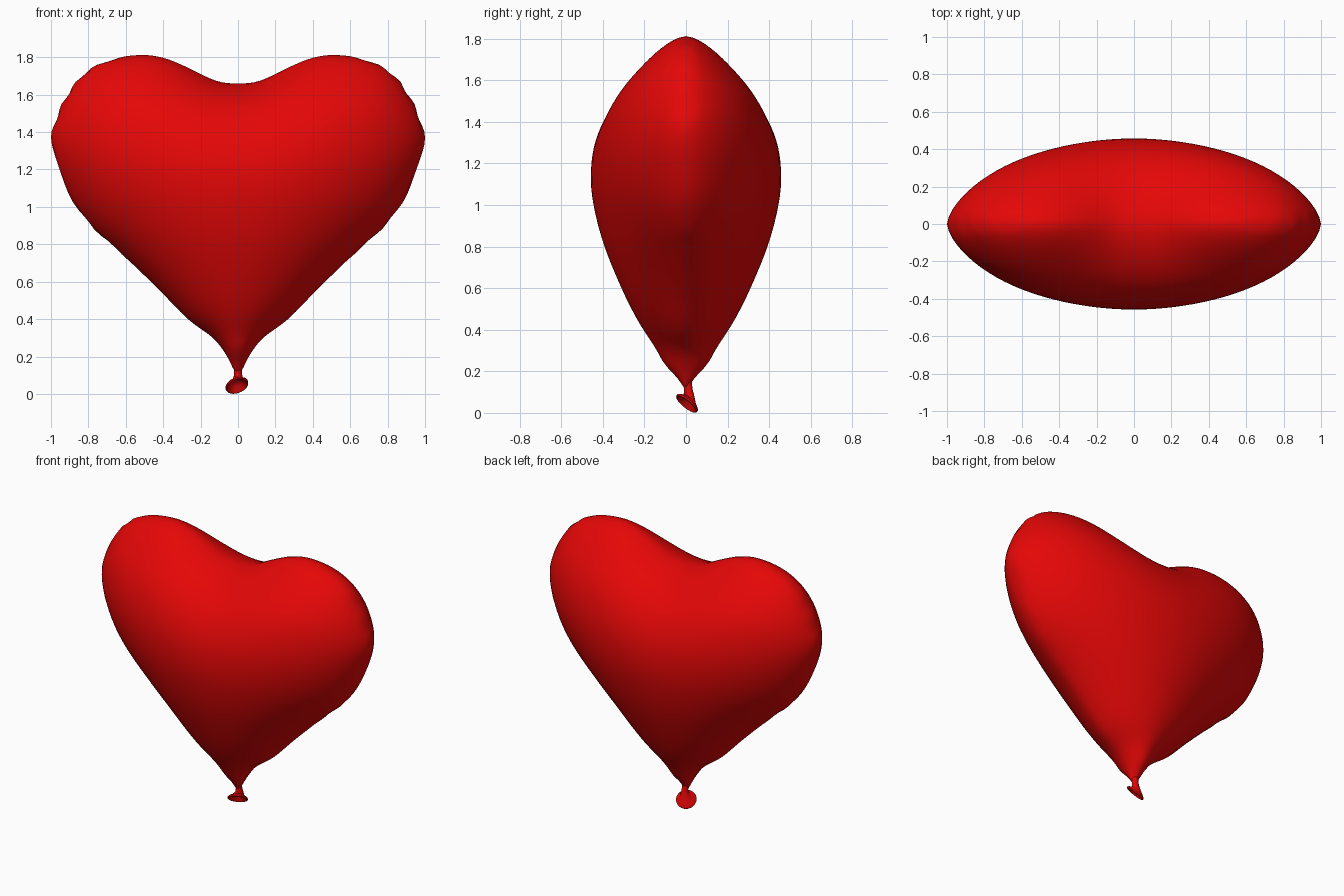
import bpy, bmesh, math
from mathutils import Vector

cube = bpy.data.objects.get("Cube")
if cube:
    bpy.data.objects.remove(cube, do_unlink=True)

red = bpy.data.materials.new("balloon red")
red.use_nodes = True
colour = (0.78, 0.002, 0.002, 1)
red.diffuse_color = colour
red.node_tree.nodes["Principled BSDF"].inputs["Base Color"].default_value = colour


def finish(bm, name):
    """Turn a bmesh into a smooth red object."""
    bmesh.ops.recalc_face_normals(bm, faces=bm.faces)
    mesh = bpy.data.meshes.new(name)
    bm.to_mesh(mesh)
    bm.free()
    mesh.materials.append(red)
    obj = bpy.data.objects.new(name, mesh)
    bpy.context.collection.objects.link(obj)
    bpy.ops.object.select_all(action='DESELECT')
    obj.select_set(True)
    bpy.context.view_layer.objects.active = obj
    bpy.ops.object.shade_smooth_by_angle(angle=math.radians(50))


def bridge(bm, a, b):
    """Join two closed loops of vertices with quads."""
    n = len(a)
    for i in range(n):
        j = (i + 1) % n
        bm.faces.new((a[i], a[j], b[j], b[i]))


def smooth_loop(points, steps):
    """Closed Catmull-Rom curve through the points."""
    n, out = len(points), []
    for i in range(n):
        a, b, c, d = (points[(i + k) % n] for k in (-1, 0, 1, 2))
        for s in range(steps):
            t = s / steps
            out.append(b + 0.5 * t * (c - a + t * (2 * a - 5 * b + 4 * c - d
                                                   + t * (3 * (b - c) + d - a))))
    return out


# Heart outline: half of the seam, mirrored
half = [(0, 1.66), (.12, 1.675), (.28, 1.75), (.4, 1.797), (.52, 1.812),
        (.68, 1.79), (.82, 1.72), (.91, 1.61), (.97, 1.49), (1, 1.37),
        (.97, 1.22), (.88, 1.02), (.77, .88), (.62, .745), (.44, .575),
        (.27, .402), (.135, .3), (.064, .21), (.02, .125), (0, .115)]
points = [Vector(p) for p in half]
points += [Vector((-x, z)) for x, z in reversed(half[1:-1])]
STEPS, RINGS = 4, 22
outline = smooth_loop(points, STEPS)
count = len(outline)
centre = Vector((0, 1.09))

# Flat sheet of rings from the centre out to the seam
flat = [centre]
for k in range(1, RINGS + 1):
    s = 1 - (1 - k / RINGS) ** 1.5
    flat += [centre + (p - centre) * s for p in outline]


def index(k, i):
    return 0 if k == 0 else 1 + (k - 1) * count + i % count


# Inflate the sheet like a pressed membrane (cotangent weights)
inner = range(index(RINGS, 0))
links = [{} for _ in flat]
load = [0] * len(flat)
for k in range(RINGS):
    for i in range(count):
        a, b, c, d = index(k, i), index(k + 1, i), index(k + 1, i + 1), index(k, i + 1)
        for tri in ([(a, b, c), (a, c, d)] if k else [(a, b, c)]):
            for n in range(3):
                p, q, r = tri[n], tri[n - 2], tri[n - 1]
                u, v = flat[q] - flat[p], flat[r] - flat[p]
                area = abs(u.x * v.y - u.y * v.x)
                load[p] += area / 3
                for m, o in ((q, r), (r, q)):
                    links[m][o] = links[m].get(o, 0) + u.dot(v) / area
near = [list(links[v].items()) for v in inner]
total = [sum(links[v].values()) for v in inner]


def dot(a, b):
    return sum(p * q for p, q in zip(a, b))


# Solve with preconditioned conjugate gradients; the seam stays at zero
lift = [0.0] * len(flat)
rest = [load[v] for v in inner]
scaled = [r / t for r, t in zip(rest, total)]
step = scaled + [0.0] * count
energy = first = dot(rest, scaled)
for _ in range(900):
    push = [total[v] * step[v] - sum(w * step[o] for o, w in near[v]) for v in inner]
    size = energy / dot(step, push)
    for v in inner:
        lift[v] += size * step[v]
        rest[v] -= size * push[v]
    scaled = [r / t for r, t in zip(rest, total)]
    previous, energy = energy, dot(rest, scaled)
    if energy < first * 1e-10:
        break
    for v in inner:
        step[v] = scaled[v] + energy / previous * step[v]
lift = [max(0, h) ** 0.62 for h in lift]


def row_peak(z):
    """Greatest lift of the sheet at one height."""
    best = 0
    for i in range(count):
        for k in range(RINGS):
            p, q = index(k, i), index(k + 1, i)
            low, high = flat[p].y, flat[q].y
            if (low - z) * (high - z) <= 0 and low != high:
                best = max(best, lift[p] + (lift[q] - lift[p]) * (z - low) / (high - low))
    return best


# Half thickness wanted at a few heights
depths = [(.2, .072), (.3, .14), (.4, .205), (.6, .31), (.85, .408), (1.1, .457),
          (1.35, .42), (1.55, .312), (1.7, .18), (1.775, .09)]
heights = [z for z, d in depths]
scales = [d / row_peak(z) for z, d in depths]
slopes = [0] + [(scales[i + 1] - scales[i - 1]) / (heights[i + 1] - heights[i - 1])
                for i in range(1, len(depths) - 1)] + [0]


def scale_at(z):
    """Smooth thickness correction by height."""
    z = min(max(z, heights[0]), heights[-1])
    i = max(n for n in range(len(heights) - 1) if heights[n] <= z)
    gap = heights[i + 1] - heights[i]
    t = (z - heights[i]) / gap
    ease = t * t * (3 - 2 * t)
    return (scales[i] * (1 - ease) + scales[i + 1] * ease
            + gap * t * (1 - t) * (slopes[i] * (1 - t) - slopes[i + 1] * t))


# Heart body: front and back halves meeting at a puckered seam
bm = bmesh.new()
seam = []
for i, p in enumerate(outline):
    amount = min(1, max(0, (abs(p.x) - 0.5) / 0.2))
    wave = math.sin(i / STEPS * 2.4 + math.sin(i * 0.25)) ** 2
    x, z = centre + (p - centre) * (1 - 0.01 * amount * wave)
    seam.append(bm.verts.new((x, 0, z)))
for side in (-1, 1):
    def puffed(v):
        x, z = flat[v]
        return bm.verts.new((x, side * lift[v] * scale_at(z), z))
    outer = seam
    for k in range(RINGS - 1, 0, -1):
        ring = [puffed(index(k, i)) for i in range(count)]
        bridge(bm, outer, ring)
        outer = ring
    tip = puffed(0)
    for i in range(count):
        bm.faces.new((outer[i], outer[(i + 1) % count], tip))
finish(bm, "heart_body")

# Neck and rolled lip: rings along a bent path, opening forward and down
down = Vector((0, 0.1, -1))
mouth = Vector((.3, -.6, -.74)).normalized()
lip = Vector((-.006, .005, .046))
rings = [((0, 0, .21), down, .03), ((0, .006, .15), down, .022),
         ((0, .011, .115), down, .02),
         ((0, .015, .092), down.lerp(mouth, 0.4), .024),
         (lip - mouth * .02, mouth, .04)]
# lip bead, then the hollow inside it
rings += [(lip + mouth * a, mouth, r) for a, r in
          ((-.009, .058), (-.002, .064), (.005, .062), (.007, .056),
           (.002, .05), (-.014, .032), (-.026, .014))]
bm = bmesh.new()
last = None
for pos, axis, radius in rings:
    u = axis.cross(Vector((0, 1, 0))).normalized()
    v = axis.cross(u).normalized()
    ring = []
    for i in range(32):
        a = i / 32 * math.tau
        ring.append(bm.verts.new(Vector(pos) + radius * (u * math.cos(a) + v * math.sin(a))))
    if last:
        bridge(bm, last, ring)
    last = ring
bm.faces.new(last)
finish(bm, "neck_and_lip")
